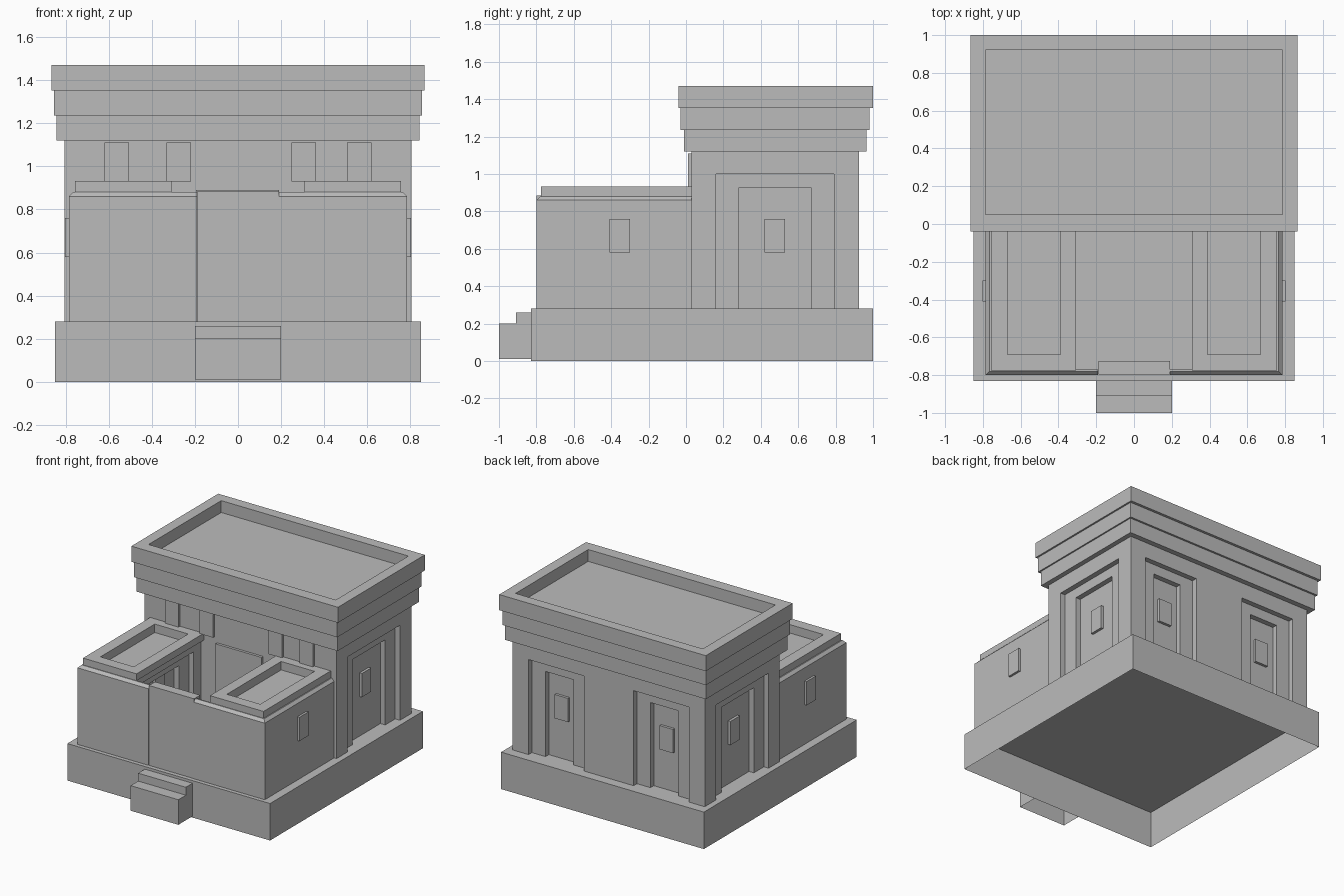
import bpy
import bmesh
from mathutils import Vector

if "Cube" in bpy.data.objects:
    bpy.data.objects.remove(bpy.data.objects["Cube"])

stone = bpy.data.materials.new("grey_stone")
stone.use_nodes = True
GREY = (0.5, 0.5, 0.5, 1)
stone.diffuse_color = GREY
stone.node_tree.nodes["Principled BSDF"].inputs["Base Color"].default_value = GREY

FLOOR = 0.28   # top of the plinth
STEP = 0.04    # depth of each nested doorway recess


def finish(name, bm):
    bmesh.ops.recalc_face_normals(bm, faces=bm.faces)
    mesh = bpy.data.meshes.new(name)
    bm.to_mesh(mesh)
    bm.free()
    mesh.materials.append(stone)
    obj = bpy.data.objects.new(name, mesh)
    bpy.context.collection.objects.link(obj)
    return obj


def box(name, xs, ys, zs, open_bottom=False):
    bm = bmesh.new()
    bmesh.ops.create_cube(bm, size=1)
    for v in bm.verts:
        v.co = Vector([(min(r), max(r))[c > 0] for r, c in zip((xs, ys, zs), v.co)])
    if open_bottom:
        low = [f for f in bm.faces if f.normal.z < -0.5]
        bmesh.ops.delete(bm, geom=low, context='FACES')
    return finish(name, bm)


def carve(target, xs, ys, zs):
    cutter = box("cutter", xs, ys, zs)
    cutter.hide_render = True
    mod = target.modifiers.new("carve", 'BOOLEAN')
    mod.operation = 'DIFFERENCE'
    mod.solver = 'EXACT'
    mod.object = cutter
    bpy.context.view_layer.objects.active = target
    bpy.ops.object.modifier_apply(modifier=mod.name)
    bpy.data.objects.remove(cutter)


def niche(target, name, axis, face, out, centre, halves, tops):
    """Two nested doorway recesses with a window plate in the inner one."""
    def place(fn, first, depth_range, half, zs):
        across = (centre - half, centre + half)
        depth = tuple(face - out * d for d in depth_range)
        fn(first, *((depth, across) if axis == 'x' else (across, depth)), zs)
    for level, (half, top) in enumerate(zip(halves, tops), 1):
        place(carve, target, (-0.05, STEP * level), half, (FLOOR - 0.1, top))
    place(box, name, (2 * STEP - 0.02, 2 * STEP + 0.01), 0.055, (0.58, 0.76))


# Plinth and entrance steps, hollow underneath
box("plinth", (-0.85, 0.85), (-0.83, 1), (0, FLOOR), True)
box("lower_step", (-0.2, 0.2), (-1, -0.83), (0.01, 0.2), True)
box("upper_step", (-0.2, 0.2), (-0.91, -0.83), (0.2, 0.26), True)

# Main hall with nested doorways on its sides and back
hall = box("main_hall", (-0.805, 0.805), (0.03, 0.925), (FLOOR, 1.12))
for side, label in ((1, "left"), (-1, "right")):
    niche(hall, f"hall_{label}_window", 'x', side * 0.805, side, 0.475,
          (0.315, 0.195), (1.0, 0.925))
    niche(hall, f"back_{label}_window", 'y', 0.925, 1, side * 0.44,
          (0.232, 0.118), (1.0, 0.925))
    for n, x in enumerate((0.275, 0.488)):
        box(f"upper_window_{label}_{n}", (side * x - 0.056 + 0.03 * (side > 0) * (n == 0) + 0.075 * (n == 1) * side,
                                          side * x + 0.056 + 0.03 * (side > 0) * (n == 0) + 0.075 * (n == 1) * side),
            (0.012, 0.04), (0.93, 1.11))
box("hall_door", (-0.195, 0.19), (0.01, 0.04), (FLOOR, 0.89))

# Stepped cornice, with a sunken roof in the top course
box("cornice_lower", (-0.842, 0.842), (-0.01, 0.965), (1.12, 1.235))
box("cornice_middle", (-0.853, 0.853), (-0.03, 0.98), (1.235, 1.352))
roof = box("cornice_upper", (-0.866, 0.866), (-0.04, 1), (1.352, 1.47))
carve(roof, (-0.785, 0.785), (0.05, 0.92), (1.38, 1.6))

# Courtyard wings, each with its stretch of front wall
for side, label in ((1, "left"), (-1, "right")):
    plan = [(0.19, -0.80), (0.785, -0.80), (0.785, 0.03),
            (0.33, 0.03), (0.33, -0.77), (0.19, -0.77)]
    bm = bmesh.new()
    base = bm.faces.new([bm.verts.new((side * x, y, FLOOR)) for x, y in plan])
    grown = bmesh.ops.extrude_face_region(bm, geom=[base], use_keep_orig=True)
    top = [g for g in grown["geom"] if isinstance(g, bmesh.types.BMVert)]
    bmesh.ops.translate(bm, verts=top, vec=(0, 0, 0.88 - FLOOR))
    rim = [e for e in bm.edges if all(v.co.z > 0.8 for v in e.verts)
           and (all(v.co.y < -0.79 for v in e.verts)
                or all(abs(v.co.x) > 0.78 for v in e.verts))]
    bmesh.ops.bevel(bm, geom=rim, offset=0.02, segments=1, affect='EDGES')
    wing = finish(f"{label}_wing", bm)
    niche(wing, f"{label}_courtyard_window", 'x', side * 0.33, -side, -0.375,
          (0.315, 0.195), (0.82, 0.75))
    parapet = box(f"{label}_parapet", (side * 0.308, side * 0.757),
                  (-0.775, 0.03), (0.88, 0.932))
    for part in (wing, parapet):
        carve(part, (side * 0.39, side * 0.67), (-0.69, -0.04), (0.868, 1.0))
    box(f"{label}_outer_window", (side * 0.77, side * 0.802), (-0.41, -0.3), (0.58, 0.76))

# Courtyard gate
box("gate", (-0.188, 0.19), (-0.798, -0.725), (FLOOR, 0.885))
